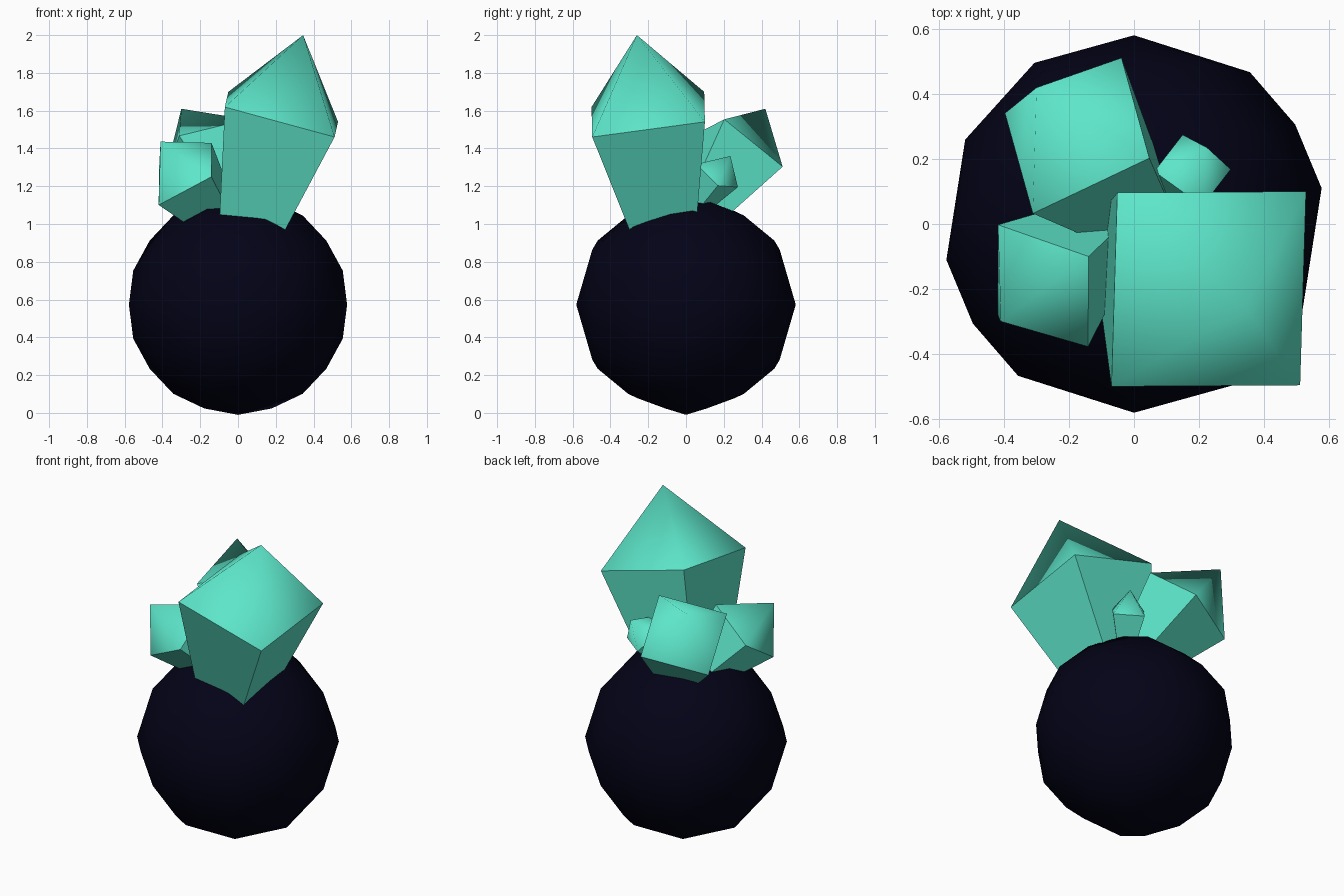
import bpy, bmesh, math
from mathutils import Vector, Matrix

if "Cube" in bpy.data.objects:
    bpy.data.objects.remove(bpy.data.objects["Cube"], do_unlink=True)


def material(name, colour):
    mat = bpy.data.materials.new(name)
    mat.use_nodes = True
    mat.diffuse_color = (*colour, 1)
    mat.node_tree.nodes["Principled BSDF"].inputs["Base Color"].default_value = (*colour, 1)
    return mat


navy = material("dark_navy", (0.0008, 0.0008, 0.0085))
teal = material("teal_crystal", (0.11, 0.79, 0.59))

# Round body: an icosahedron softened by one subdivision level
RADIUS, CENTRE_Z = 0.783, 0.573
bpy.ops.mesh.primitive_ico_sphere_add(subdivisions=1, radius=RADIUS,
                                      location=(0, 0, CENTRE_Z),
                                      rotation=(math.pi / 2, 0, 0))
body = bpy.context.object
body.name = "round_body"
body.data.materials.append(navy)
bpy.ops.object.shade_smooth()
soften = body.modifiers.new("soften", "SUBSURF")
soften.levels = soften.render_levels = 1

# Shared crystal shape: unit-wide tapered shaft with a pyramid tip
TIP, SHAFT = 0.73, 1.5
bm = bmesh.new()
bmesh.ops.create_cone(bm, cap_ends=True, segments=4, radius1=0.25,
                      radius2=math.sqrt(0.5), depth=SHAFT,
                      matrix=Matrix.Translation((0, 0, -SHAFT / 2)))
bm.normal_update()
top = [f for f in bm.faces if f.normal.z > 0.9]
bmesh.ops.poke(bm, faces=top, offset=TIP)
bm.normal_update()
for f in bm.faces:
    f.smooth = f.calc_center_median().z > 0.1      # only the tip is smooth
for e in bm.edges:
    e.smooth = max(v.co.z for v in e.verts) > 0.1
crystal_mesh = bpy.data.meshes.new("crystal")
bm.to_mesh(crystal_mesh)
bm.free()
crystal_mesh.materials.append(teal)


def crystal(name, centre, apex, corner):
    """Place a crystal by its shoulder centre, tip and one shoulder corner."""
    centre, apex, corner = Vector(centre), Vector(apex), Vector(corner)
    size = (apex - centre).length / TIP
    z = (apex - centre).normalized()
    x = corner - centre
    x = (x - z * x.dot(z)).normalized()
    y = z.cross(x)
    turn = Matrix((x, y, z)).transposed().to_4x4()
    obj = bpy.data.objects.new(name, crystal_mesh)
    obj.matrix_world = Matrix.Translation(centre) @ turn @ Matrix.Scale(size, 4)
    bpy.context.collection.objects.link(obj)


# Crystal cluster on top
crystal("large_crystal", (0.23, -0.20, 1.58), (0.345, -0.26, 2.0), (0.51, -0.495, 1.46))
crystal("back_crystal", (-0.175, 0.272, 1.385), (-0.30, 0.42, 1.61), (0.05, 0.20, 1.55))
crystal("front_crystal", (-0.28, -0.19, 1.265), (-0.41, -0.30, 1.436), (-0.14, -0.10, 1.43))
crystal("small_crystal", (0.18, 0.165, 1.256), (0.225, 0.235, 1.36), (0.29, 0.17, 1.21))
